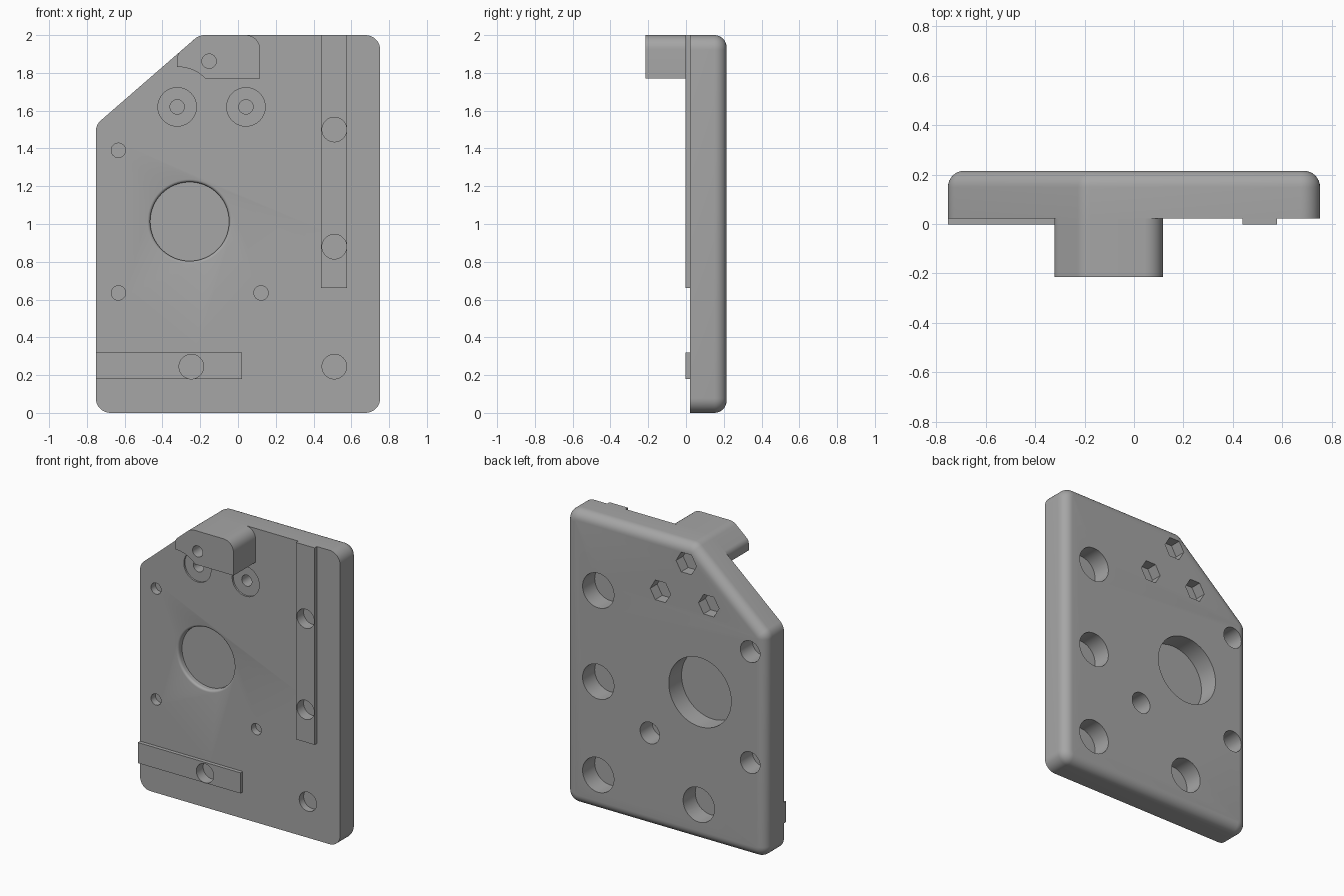
import bpy, bmesh, math
from mathutils import Vector

if "Cube" in bpy.data.objects:
    bpy.data.objects.remove(bpy.data.objects["Cube"])

FRONT, BACK = 0.0225, 0.2155      # plate faces along y
RAIL_Y, BLOCK_Y = -0.0025, -0.2155

grey = bpy.data.materials.new("plain_grey")
grey.diffuse_color = (0.38, 0.38, 0.38, 1)
grey.use_nodes = True
grey.node_tree.nodes["Principled BSDF"].inputs["Base Color"].default_value = grey.diffuse_color


def rounded(corners, inset=0.0, steps=8):
    """Counter-clockwise (x, z, radius) corners to an outline with round corners."""
    out, n = [], len(corners)
    for i, (x, z, r) in enumerate(corners):
        p = Vector((x, z))
        if r == 0:
            out.append(p)
            continue
        a = (p - Vector(corners[i - 1][:2])).normalized()
        b = (Vector(corners[(i + 1) % n][:2]) - p).normalized()
        n1, n2 = Vector((a.y, -a.x)), Vector((b.y, -b.x))
        centre = p - (n1 + n2) * r / (1 + n1.dot(n2))
        start = math.atan2(n1.y, n1.x)
        turn = math.acos(max(-1, min(1, n1.dot(n2))))
        for k in range(steps + 1):
            t = start + turn * k / steps
            out.append(centre + (r - inset) * Vector((math.cos(t), math.sin(t))))
    return out


def loft(name, rings):
    """Solid through a list of (y, outline) rings, front to back."""
    bm = bmesh.new()
    loops = [[bm.verts.new((p[0], y, p[1])) for p in pts] for y, pts in rings]
    n = len(loops[0])
    for a, b in zip(loops, loops[1:]):
        for i in range(n):
            j = (i + 1) % n
            bm.faces.new((a[i], a[j], b[j], b[i]))
    bm.faces.new(loops[0])
    bm.faces.new(loops[-1])
    bmesh.ops.recalc_face_normals(bm, faces=bm.faces)
    me = bpy.data.meshes.new(name)
    bm.to_mesh(me)
    bm.free()
    ob = bpy.data.objects.new(name, me)
    bpy.context.collection.objects.link(ob)
    me.materials.append(grey)
    return ob


def circle(x, z, r, n=40):
    return [(x + r * math.cos(2 * math.pi * i / n), z + r * math.sin(2 * math.pi * i / n))
            for i in range(n)]


def drill(x, z, r, y0, y1, n=40):
    return loft("cutter", [(y0, circle(x, z, r, n)), (y1, circle(x, z, r, n))])


def box(name, x0, x1, z0, z1, y0, y1):
    pts = [(x0, z0), (x1, z0), (x1, z1), (x0, z1)]
    return loft(name, [(y0, pts), (y1, pts)])


# Plate with one clipped corner and a rounded back edge
R, F = 0.078, 0.066
corners = [(-0.753, 0, R), (0.753, 0, R), (0.753, 2, R), (-0.206, 2, R), (-0.753, 1.525, R)]
rings = [(FRONT, rounded(corners))]
for k in range(9):
    t = math.pi / 2 * k / 8
    rings.append((BACK - F + F * math.sin(t), rounded(corners, F * (1 - math.cos(t)))))
plate = loft("plate", rings)

# Block at the top, hollowed below to clear the nearby washer seat
arc = [(-0.322 + 0.212 * math.cos(math.radians(a)), 1.62 + 0.212 * math.sin(math.radians(a)), 0)
       for a in range(90, 44, -5)]
block = loft("top_block", [(y, rounded(
    arc + [(0.117, 1.77, 0), (0.117, 2, 0.075), (-0.206, 2, R), (-0.322, 1.899, 0.05)]))
    for y in (BLOCK_Y, FRONT)])

# Locating rails
rail_v = box("upright_rail", 0.439, 0.578, 0.66, 2, RAIL_Y, FRONT)
rail_h = box("level_rail", -0.753, 0.02, 0.18, 0.32, RAIL_Y, FRONT)

cuts = []
# Bolt holes with wide head pockets behind
for x, z in ((0.51, 1.5), (0.51, 0.88), (0.51, 0.245), (-0.247, 0.245)):
    cuts += [drill(x, z, 0.065, -0.3, 0.07), drill(x, z, 0.118, 0.085, 0.3)]
# Small screw holes with pockets behind
for x, z in ((-0.633, 1.39), (-0.633, 0.635), (0.122, 0.635)):
    cuts += [drill(x, z, 0.038, -0.3, 0.07), drill(x, z, 0.073, 0.085, 0.3)]
# Screw holes with hexagonal nut pockets behind
for x, z in ((-0.322, 1.62), (0.042, 1.62), (-0.153, 1.862)):
    cuts += [drill(x, z, 0.038, -0.3, 0.12), drill(x, z, 0.077, 0.14, 0.3, 6)]
# Shallow washer seats
for x in (-0.322, 0.042):
    cuts.append(drill(x, 1.62, 0.102, -0.3, FRONT + 0.012))
# Large round opening, eased at the front
ease = [(-0.3, 0.224), (FRONT, 0.224)]
ease += [(FRONT + 0.016 * (1 - math.cos(t)), 0.224 - 0.015 * math.sin(t))
         for t in (0.4, 0.8, 1.2, math.pi / 2)]
ease.append((0.062, 0.209))
cuts.append(loft("cutter", [(y, circle(-0.256, 1.013, r, 64)) for y, r in ease]))
cuts.append(drill(-0.256, 1.013, 0.235, 0.078, 0.3, 64))


def overlaps(a, b):
    lo = lambda o, i: min(v.co[i] for v in o.data.vertices)
    hi = lambda o, i: max(v.co[i] for v in o.data.vertices)
    return all(lo(a, i) < hi(b, i) - 1e-4 and lo(b, i) < hi(a, i) - 1e-4 for i in range(3))


# Cut every part, then smooth the round surfaces
for ob in (plate, block, rail_v, rail_h):
    bpy.ops.object.select_all(action='DESELECT')
    ob.select_set(True)
    bpy.context.view_layer.objects.active = ob
    for c in [c for c in cuts if overlaps(ob, c)]:
        m = ob.modifiers.new("cut", 'BOOLEAN')
        m.operation, m.solver, m.object = 'DIFFERENCE', 'EXACT', c
        bpy.ops.object.modifier_apply(modifier=m.name)
    bpy.ops.object.shade_smooth_by_angle(angle=math.radians(30))
for c in cuts:
    bpy.data.objects.remove(c, do_unlink=True)
